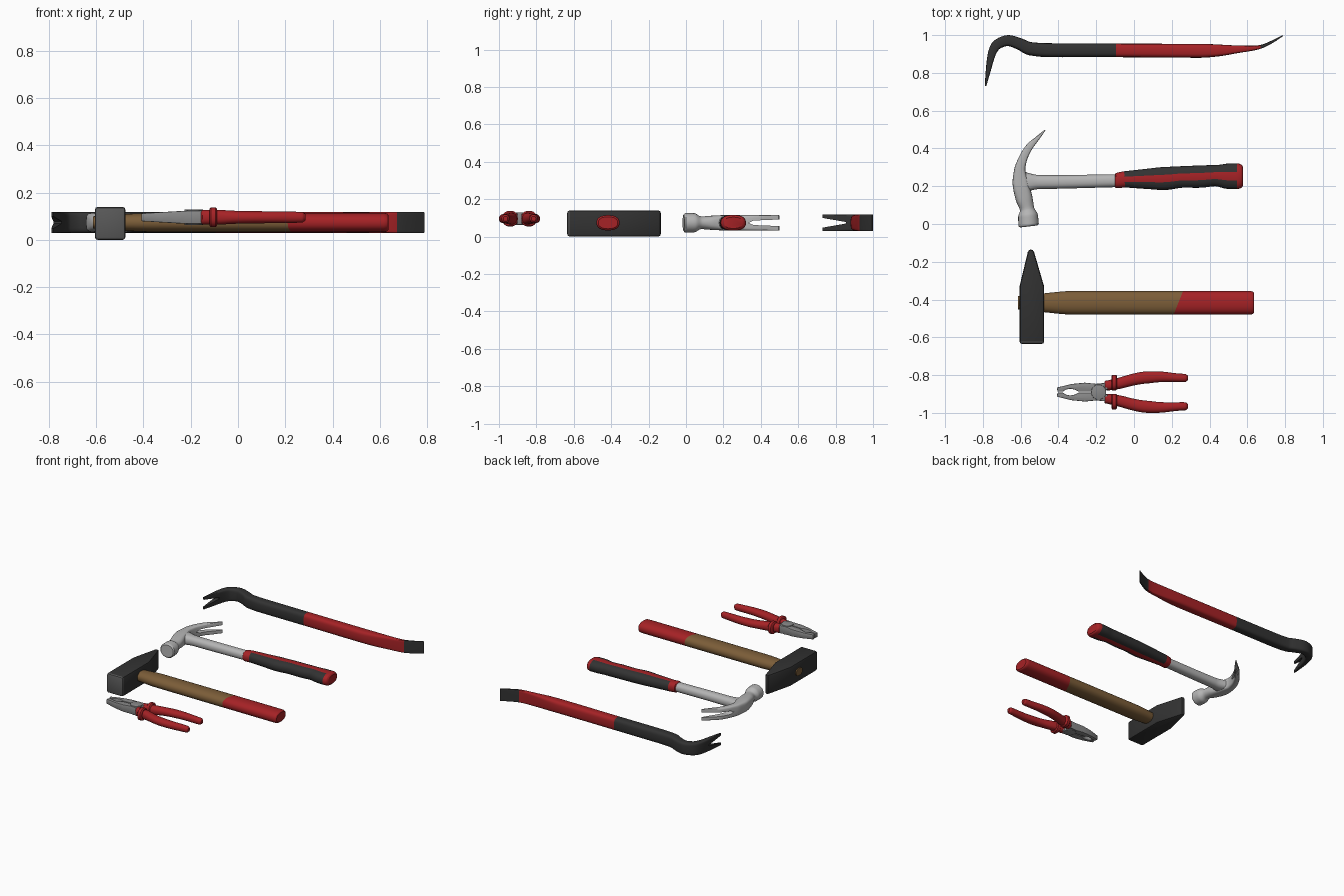
import bpy, bmesh, math

if "Cube" in bpy.data.objects:
    bpy.data.objects.remove(bpy.data.objects["Cube"])


def material(name, r, g, b):
    m = bpy.data.materials.new(name)
    m.diffuse_color = (r, g, b, 1)
    m.use_nodes = True
    m.node_tree.nodes["Principled BSDF"].inputs["Base Color"].default_value = m.diffuse_color
    return m


RED = material("red", 0.38, 0.016, 0.019)
DARK = material("charcoal", 0.032, 0.032, 0.032)
STEEL = material("light steel", 0.46, 0.46, 0.46)
GREY = material("mid grey steel", 0.25, 0.25, 0.25)
FACE = material("worn iron", 0.1, 0.1, 0.1)
WOOD = material("brown wood", 0.2, 0.11, 0.04)


def finish(name, bm, mats):
    bmesh.ops.recalc_face_normals(bm, faces=bm.faces)
    me = bpy.data.meshes.new(name)
    bm.to_mesh(me)
    bm.free()
    for m in mats:
        me.materials.append(m)
    ob = bpy.data.objects.new(name, me)
    bpy.context.collection.objects.link(ob)
    return ob


def smooth_path(st, sub):
    """Monotone cubic interpolation of every channel along the path."""
    d = [math.dist(p[:2], q[:2]) for p, q in zip(st, st[1:])]
    out = [[] for _ in range((len(st) - 1) * sub + 1)]
    for c in range(len(st[0])):
        v = [p[c] for p in st]
        s = [(v[i + 1] - v[i]) / d[i] for i in range(len(d))]
        m = [s[0]] + [2 * a * b / (a + b) if a * b > 0 else 0 for a, b in zip(s, s[1:])] + [s[-1]]
        for i in range(len(d)):
            for k in range(sub):
                t = k / sub
                out[i * sub + k].append(
                    v[i] * (1 + 2 * t) * (1 - t) ** 2 + v[i + 1] * t * t * (3 - 2 * t)
                    + d[i] * (m[i] * t * (1 - t) ** 2 + m[i + 1] * t * t * (t - 1)))
        out[-1].append(v[-1])
    return out


def loft(name, st, zc, mats, rule=None, sub=5, n=24, warp=None):
    """Stations: x, y, half thickness in plan, half height, superellipse power."""
    path = smooth_path(st, sub)
    bm = bmesh.new()
    rings = []
    for i, (x, y, a, b, e) in enumerate(path):
        p, q = path[max(i - 1, 0)], path[min(i + 1, len(path) - 1)]
        L = math.dist(p[:2], q[:2])
        nx, ny = -(q[1] - p[1]) / L, (q[0] - p[0]) / L
        ring = []
        for k in range(n):
            c, s = math.cos(2 * math.pi * k / n), math.sin(2 * math.pi * k / n)
            u = a * math.copysign(abs(c) ** (2 / e), c)
            w = b * math.copysign(abs(s) ** (2 / e), s)
            co = (x + nx * u, y + ny * u, zc + w)
            ring.append(bm.verts.new(warp(co) if warp else co))
        rings.append(ring)
    for i in range(len(rings) - 1):
        for k in range(n):
            j = (k + 1) % n
            f = bm.faces.new((rings[i][k], rings[i][j], rings[i + 1][j], rings[i + 1][k]))
            if rule:
                f.material_index = rule(i // sub, 2 * math.pi * (k + 0.5) / n)
    for end, idx in ((rings[0], 0), (rings[-1], len(st) - 2)):
        f = bm.faces.new(end)
        if rule:
            f.material_index = rule(idx, math.pi / 2)
    return finish(name, bm, mats)


def prism(name, pts, z0, z1, mats, bevel=0, axis="z"):
    """Extrude a closed outline along z (points x,y) or along x (points y,z)."""
    bm = bmesh.new()
    place = (lambda p, h: (p[0], p[1], h)) if axis == "z" else (lambda p, h: (h, p[0], p[1]))
    lo = [bm.verts.new(place(p, z0)) for p in pts]
    hi = [bm.verts.new(place(p, z1)) for p in pts]
    bm.faces.new(lo)
    bm.faces.new(hi)
    for i in range(len(pts)):
        j = (i + 1) % len(pts)
        bm.faces.new((lo[i], lo[j], hi[j], hi[i]))
    bmesh.ops.recalc_face_normals(bm, faces=bm.faces)
    if bevel:
        edges = [e for e in bm.edges if e.calc_face_angle(0) > 0.4]
        bmesh.ops.bevel(bm, geom=edges, offset=bevel, segments=2, profile=0.5,
                        affect='EDGES', clamp_overlap=True)
    return finish(name, bm, mats)


def cut(ob, cutter):
    mod = ob.modifiers.new("slot", 'BOOLEAN')
    mod.object = cutter
    mod.solver = 'EXACT'
    bpy.context.view_layer.objects.active = ob
    bpy.ops.object.modifier_apply(modifier=mod.name)
    bpy.data.objects.remove(cutter)


Z = 0.074

# Crowbar: hooked claw on the left, flat pry tip on the right
bar = [(-.786, .73, .004, .044, 8), (-.772, .81, .013, .044, 8), (-.753, .9, .021, .044, 6),
       (-.727, .948, .026, .044, 5), (-.667, .971, .029, .044, 4), (-.603, .952, .031, .044, 4),
       (-.55, .928, .035, .044, 3.5), (-.45, .92, .037, .044, 3.3), (-.095, .919, .036, .044, 3.3),
       (.35, .917, .037, .044, 3.3), (.45, .919, .031, .044, 4), (.55, .925, .02, .044, 5),
       (.63, .931, .013, .044, 6), (.67, .938, .01, .044, 8), (.73, .964, .007, .044, 8),
       (.787, .997, .003, .044, 8)]
crowbar = loft("crowbar", bar, Z, [DARK, RED], lambda i, a: 1 if 8 <= i < 13 else 0)
cut(crowbar, prism("crowbar_slot_cutter", [(.69, Z - .033), (.69, Z + .033), (.855, Z + .004), (.855, Z - .004)],
                   -.9, -.6, [DARK], axis="x"))

# Claw hammer head: round poll, waist, body and split claw
head = [(-.557, -.013, .046, .044, 2), (-.558, -.004, .054, .052, 2), (-.561, .045, .052, .051, 2),
        (-.566, .08, .038, .034, 2), (-.583, .14, .045, .038, 2.8), (-.6, .215, .043, .041, 4),
        (-.605, .28, .031, .041, 4), (-.592, .335, .024, .041, 5), (-.556, .405, .019, .041, 6),
        (-.51, .455, .011, .041, 8), (-.471, .497, .003, .041, 8)]
claw = loft("claw_hammer_head", head, Z, [STEEL])
cut(claw, prism("claw_slot_cutter", [(.6, Z - .022), (.6, Z + .022), (.36, Z + .012), (.335, Z), (.36, Z - .012)],
                -.7, -.4, [STEEL], axis="x"))

# Claw hammer shaft and two-tone grip
loft("claw_hammer_shaft", [(-.6, .222, .068, .036, 2.5), (-.565, .222, .05, .036, 2.5), (-.5, .222, .037, .033, 2.3),
                           (-.06, .23, .034, .031, 2.3)], Z, [STEEL])
grip = [(-.102, .23, .032, .03, 2.4), (-.095, .23, .04, .036, 2.4), (-.05, .236, .043, .037, 2.4),
        (.074, .239, .054, .039, 2.4), (.164, .241, .061, .041, 2.4), (.254, .249, .057, .041, 2.4),
        (.35, .251, .059, .041, 2.4), (.43, .256, .056, .041, 2.4), (.497, .253, .067, .042, 2.4),
        (.545, .253, .068, .042, 2.4), (.568, .253, .062, .039, 2.4), (.577, .253, .05, .03, 2.4)]
loft("claw_hammer_grip", grip, Z, [RED, DARK],
     lambda i, a: 1 if 2 <= i < 9 and abs(math.sin(a)) < 0.97 else 0)

# Sledge head with wedge peen and lighter striking face
sledge = prism("sledge_head", [(-.606, -.635), (-.476, -.635), (-.476, -.33), (-.533, -.135),
                               (-.559, -.135), (-.606, -.33)], 0, .14, [DARK, FACE], bevel=.014)
for p in sledge.data.polygons:
    p.material_index = 1 if p.center.y < -.62 else 0

# Sledge handle: wood through the head, dipped red end with a slanted edge
handle = [(-.613, -.417, .036, .026, 2.2), (-.476, -.417, .05, .036, 2.2), (-.33, -.417, .062, .041, 2.2),
          (.235, -.417, .062, .041, 2.3), (.615, -.417, .062, .041, 2.3), (.63, -.417, .059, .038, 2.3),
          (.636, -.417, .052, .032, 2.3)]
loft("sledge_handle", handle, Z, [WOOD, RED], lambda i, a: 1 if i >= 3 else 0,
     warp=lambda c: (c[0] + .4 * (c[1] + .417) * math.exp(-((c[0] - .235) / .15) ** 2), c[1], c[2]))

# Pliers: mirrored jaws, sleeves and guards around a round pivot
PY, PZ = -.89, .096
jaw = [(-.405, .003), (-.409, .024), (-.33, .043), (-.26, .05), (-.2, .044), (-.14, .05), (-.14, .013),
       (-.19, .003), (-.295, .003), (-.31, .012), (-.337, .018), (-.362, .013), (-.375, .003)]
sleeve = [(-.157, .035, .02, .026, 2.4), (-.15, .035, .025, .031, 2.4), (-.09, .044, .029, .031, 2.4),
          (0, .067, .031, .027, 2.2), (.06, .077, .032, .026, 2.2), (.14, .081, .028, .025, 2.2),
          (.22, .077, .023, .024, 2.2), (.272, .075, .021, .022, 2.2), (.285, .075, .012, .013, 2.2)]
guard = [(-.12, .05, .034, .036, 2.4), (-.115, .05, .041, .042, 2.4), (-.095, .05, .041, .042, 2.4),
         (-.089, .05, .034, .036, 2.4)]
for side, s in (("upper", 1), ("lower", -1)):
    def place(st):
        return [(p[0], PY + s * p[1]) + tuple(p[2:]) for p in st]
    j = prism(side + "_plier_jaw", place(jaw), PZ - .03, PZ + .03, [GREY], bevel=.004)
    for v in j.data.vertices:  # thin the jaw towards its tip
        k = min(1, max(0, (v.co.x + .41) / .2))
        v.co.z = PZ + (v.co.z - PZ) * (.55 + .4 * k)
    loft(side + "_plier_sleeve", place(sleeve), PZ, [RED])
    loft(side + "_plier_guard", place(guard), PZ, [RED], sub=2)
circle = [(-.187 + .04 * math.cos(t * math.pi / 16), PY + .04 * math.sin(t * math.pi / 16)) for t in range(32)]
prism("plier_pivot", circle, PZ - .033, PZ + .033, [GREY], bevel=.004)

# Smooth shading with sharp edges kept
for ob in bpy.context.scene.objects:
    ob.select_set(True)
    bpy.context.view_layer.objects.active = ob
bpy.ops.object.shade_smooth_by_angle(angle=math.radians(35))
